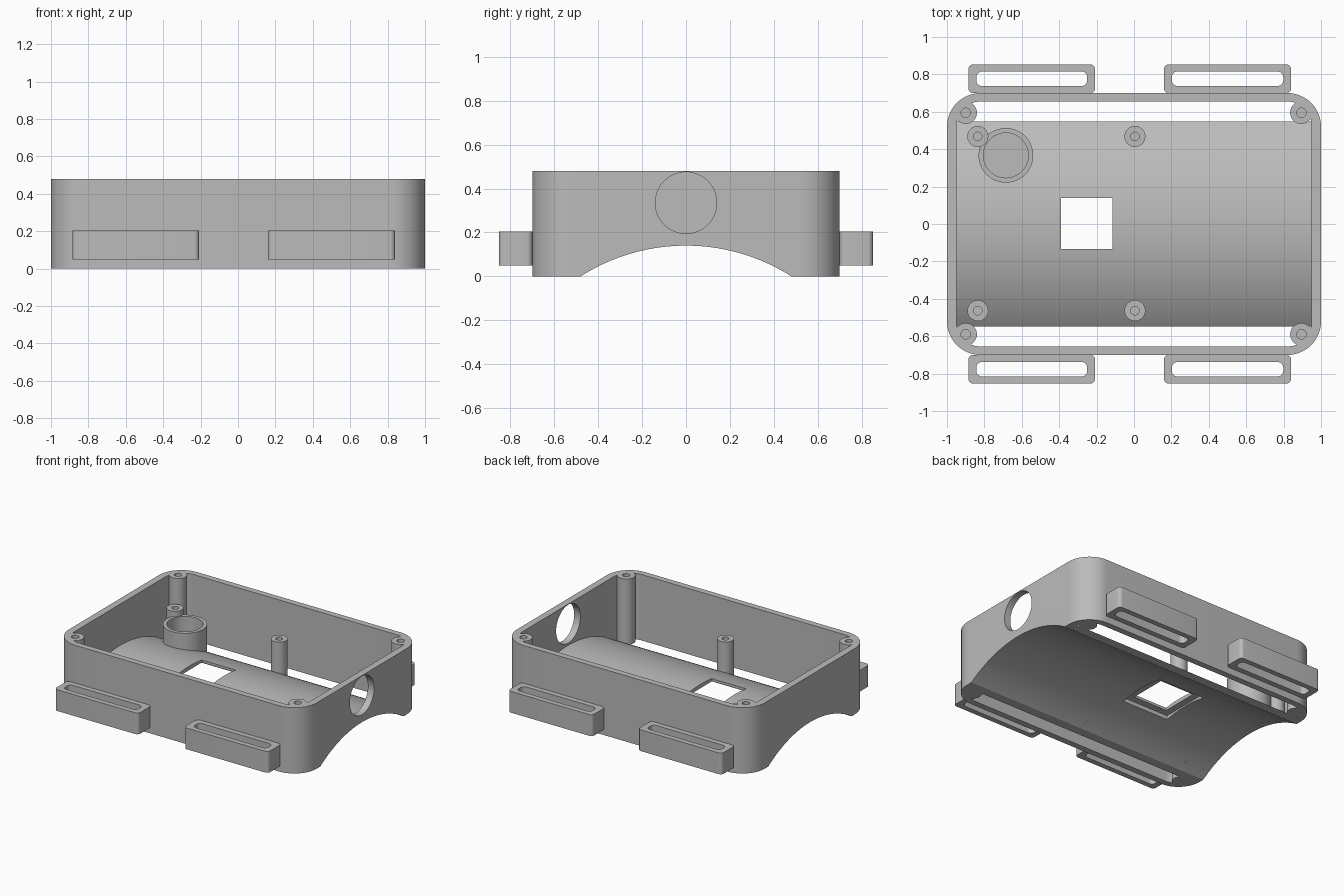
import bpy, bmesh
from math import sin, cos, pi, sqrt, asin

if "Cube" in bpy.data.objects:
    bpy.data.objects.remove(bpy.data.objects["Cube"], do_unlink=True)

grey = bpy.data.materials.new("plain grey")
grey.use_nodes = True
colour = (0.5, 0.5, 0.5, 1)
grey.diffuse_color = colour
grey.node_tree.nodes["Principled BSDF"].inputs["Base Color"].default_value = colour

HEIGHT = 0.48
ARCH_R, FLOOR_R, ARCH_Z = 0.893, 0.932, -0.753


def extrude(name, outline, low, high, axis="z"):
    """Solid prism from a closed 2D outline, along z or along x."""
    bm = bmesh.new()
    place = (lambda a, b, h: (a, b, h)) if axis == "z" else (lambda a, b, h: (h, a, b))
    face = bm.faces.new([bm.verts.new(place(a, b, low)) for a, b in outline])
    grown = bmesh.ops.extrude_face_region(bm, geom=[face])["geom"]
    moved = [v for v in grown if isinstance(v, bmesh.types.BMVert)]
    bmesh.ops.translate(bm, verts=moved, vec=place(0, 0, high - low))
    bmesh.ops.recalc_face_normals(bm, faces=bm.faces)
    mesh = bpy.data.meshes.new(name)
    bm.to_mesh(mesh)
    bm.free()
    obj = bpy.data.objects.new(name, mesh)
    bpy.context.collection.objects.link(obj)
    mesh.materials.append(grey)
    return obj


def arc(x, y, r, start, end, steps):
    return [(x + r * cos(start + (end - start) * i / steps),
             y + r * sin(start + (end - start) * i / steps)) for i in range(steps + 1)]


def circle(x, y, r, sides=48):
    return arc(x, y, r, 0, 2 * pi, sides)[:-1]


def rounded(x0, x1, y0, y1, r, steps=12):
    corners = [(x1 - r, y1 - r), (x0 + r, y1 - r), (x0 + r, y0 + r), (x1 - r, y0 + r)]
    return [p for i, (x, y) in enumerate(corners)
            for p in arc(x, y, r, i * pi / 2, (i + 1) * pi / 2, steps)]


def box(x0, x1, y0, y1):
    return [(x0, y0), (x1, y0), (x1, y1), (x0, y1)]


def cut(obj, *cutters):
    """Subtract each cutter, then discard it."""
    for cutter in cutters:
        mod = obj.modifiers.new("cut", "BOOLEAN")
        mod.operation, mod.solver, mod.object = "DIFFERENCE", "EXACT", cutter
        bpy.context.view_layer.objects.active = obj
        bpy.ops.object.modifier_apply(modifier=mod.name)
        bpy.data.objects.remove(cutter, do_unlink=True)
    return obj


def arch_cutter():
    return extrude("arch_cutter", circle(0, ARCH_Z, ARCH_R, 160), -1.2, 1.2, "x")


parts = []

# Rounded wall, open above and below, with arched ends and one round port
wall = extrude("case_wall", rounded(-1, 1, -0.7, 0.7, 0.18, 16), 0, HEIGHT)
parts.append(cut(
    wall,
    extrude("cavity", rounded(-0.95, 0.95, -0.655, 0.655, 0.13, 16), -0.1, 0.6),
    arch_cutter(),
    extrude("port", circle(0, 0.335, 0.14, 64), 0.8, 1.2, "x")))

# Arched floor with a window recessed from below
outer = asin(sqrt(FLOOR_R ** 2 - ARCH_Z ** 2) / FLOOR_R)
inner = asin(sqrt(ARCH_R ** 2 - ARCH_Z ** 2) / ARCH_R)
shell = (arc(0, ARCH_Z, FLOOR_R, pi / 2 - outer, pi / 2 + outer, 56)
         + arc(0, ARCH_Z, ARCH_R, pi / 2 + inner, pi / 2 - inner, 56))
floor = extrude("arched_floor", shell, -0.955, 0.955, "x")
parts.append(cut(
    floor,
    extrude("window", box(-0.39, -0.115, -0.135, 0.14), -0.1, 0.4),
    extrude("window_recess", box(-0.44, -0.065, -0.185, 0.19), -0.1, 0.15)))

# Corner screw posts
for x in (-0.9, 0.895):
    for y in (-0.59, 0.595):
        post = extrude("corner_post", circle(x, y, 0.06), 0, HEIGHT)
        parts.append(cut(post, extrude("hole", circle(x, y, 0.025, 24), 0.3, 0.6)))

# Standoffs rising from the floor
for x in (-0.835, 0.005):
    for y in (-0.463, 0.468):
        standoff = extrude("standoff", circle(x, y, 0.056), 0, 0.305)
        parts.append(cut(standoff, arch_cutter(),
                         extrude("hole", circle(x, y, 0.023, 24), 0.2, 0.5)))

# Round cup on the floor
cup = extrude("round_cup", circle(-0.685, 0.367, 0.146, 64), 0, 0.265)
parts.append(cut(cup, arch_cutter(),
                 extrude("bore", circle(-0.685, 0.367, 0.12, 64), 0.15, 0.5)))

# Slotted strap loops on the long sides
for x0, x1 in ((-0.885, -0.208), (0.16, 0.84)):
    for side in (-1, 1):
        y0, y1 = sorted((side * 0.7, side * 0.853))
        s0, s1 = sorted((side * 0.738, side * 0.815))
        loop = extrude("strap_loop", rounded(x0, x1, y0, y1, 0.025, 6), 0.05, 0.205)
        parts.append(cut(loop, extrude(
            "slot", rounded(x0 + 0.042, x1 - 0.042, s0, s1, 0.03, 6), -0.1, 0.4)))

# Smooth the curves, keep the edges crisp
bpy.ops.object.select_all(action="DESELECT")
for part in parts:
    part.select_set(True)
bpy.context.view_layer.objects.active = parts[0]
bpy.ops.object.shade_smooth_by_angle(angle=pi / 6)
